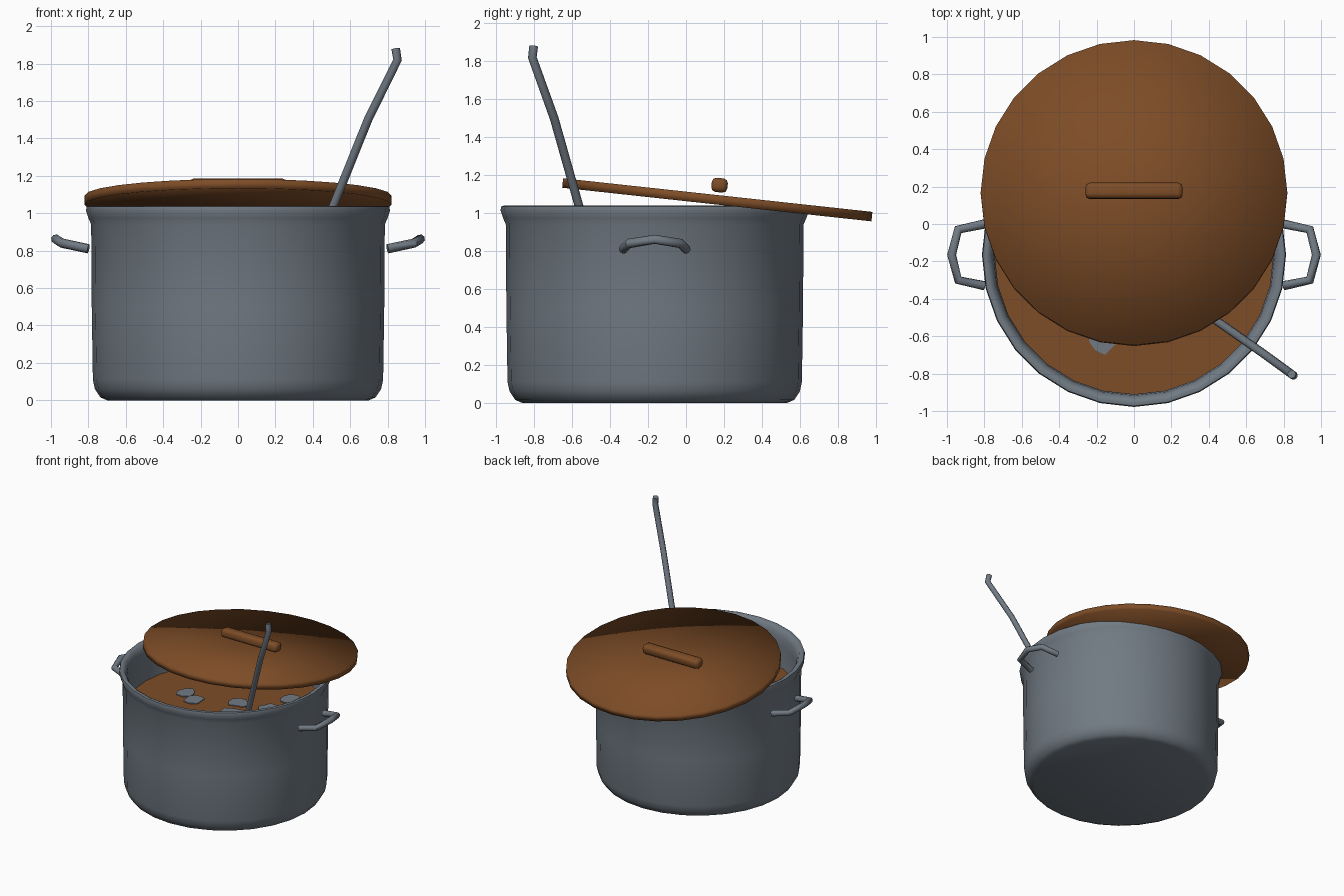
import bpy, bmesh, math, random
from mathutils import Matrix, Vector

if "Cube" in bpy.data.objects:
    bpy.data.objects.remove(bpy.data.objects["Cube"])

random.seed(4)
POT_Y = -0.165      # pot axis
SIDES = 28


def material(name, rgb):
    m = bpy.data.materials.new(name)
    m.diffuse_color = (*rgb, 1)
    m.use_nodes = True
    m.node_tree.nodes["Principled BSDF"].inputs["Base Color"].default_value = m.diffuse_color
    return m


STEEL = material("steel_grey", (0.165, 0.195, 0.228))
BROWN = material("warm_brown", (0.205, 0.073, 0.02))


def finish(name, bm, mat, angle=None):
    bmesh.ops.recalc_face_normals(bm, faces=bm.faces[:])
    me = bpy.data.meshes.new(name)
    bm.to_mesh(me)
    bm.free()
    me.materials.append(mat)
    ob = bpy.data.objects.new(name, me)
    bpy.context.collection.objects.link(ob)
    bpy.ops.object.select_all(action='DESELECT')
    ob.select_set(True)
    bpy.context.view_layer.objects.active = ob
    if angle is None:
        bpy.ops.object.shade_smooth()
    else:
        bpy.ops.object.shade_smooth_by_angle(angle=math.radians(angle))
    return ob


def lathe(name, profile, mat, matrix, angle=None):
    """Spin (radius, height) points round z; radius 0 closes to a pole."""
    bm = bmesh.new()
    rings = []
    for r, z in profile:
        n = SIDES if r > 0 else 1
        rings.append([bm.verts.new((r * math.sin(i * math.tau / SIDES),
                                    r * math.cos(i * math.tau / SIDES), z)) for i in range(n)])
    for a, b in zip(rings, rings[1:]):
        for i in range(SIDES):
            j = (i + 1) % SIDES
            loop = [a[i % len(a)], a[j % len(a)], b[j % len(b)], b[i % len(b)]]
            bm.faces.new(list(dict.fromkeys(loop)))
    bm.transform(matrix)
    return finish(name, bm, mat, angle)


def rod(name, points, radius, mat, sides=8):
    """Round rod swept along a bent path, with capped ends."""
    bm = bmesh.new()
    pts = [Vector(p) for p in points]
    rings = []
    for i, p in enumerate(pts):
        before = (p - pts[i - 1]).normalized() if i else Vector()
        after = (pts[i + 1] - p).normalized() if i < len(pts) - 1 else Vector()
        t = (before + after).normalized()
        u = t.cross(Vector((0.3, 0.2, 1) if abs(t.z) < 0.8 else (1, 0, 0))).normalized()
        v = t.cross(u)
        rings.append([bm.verts.new(p + radius * (u * math.cos(k * math.tau / sides)
                                                 + v * math.sin(k * math.tau / sides)))
                      for k in range(sides)])
    for a, b in zip(rings, rings[1:]):
        for k in range(sides):
            m = (k + 1) % sides
            bm.faces.new((a[k], a[m], b[m], b[k]))
    bm.faces.new(rings[0])
    bm.faces.new(rings[-1])
    return finish(name, bm, mat, 50)


# pot: rounded base, straight wall, flared lip and inner wall
lathe("pot", [(0, 0), (0.70, 0), (0.735, 0.015), (0.765, 0.06), (0.776, 0.11), (0.782, 0.5),
              (0.785, 0.94), (0.80, 0.975), (0.813, 1.015), (0.808, 1.036), (0.79, 1.04),
              (0.77, 1.03), (0.752, 0.99), (0.745, 0.92), (0.745, 0.10), (0.70, 0.04), (0, 0.04)],
      STEEL, Matrix.Translation((0, POT_Y, 0)), 50)

# stew surface
SOUP_Z = 0.73
lathe("stew", [(0, SOUP_Z), (0.746, SOUP_Z)], BROWN, Matrix.Translation((0, POT_Y, 0)), 30)

# irregular chunks floating in the stew
CHUNKS = [(-0.37, -0.15, 0.08), (-0.25, -0.22, 0.08), (0.07, -0.08, 0.08), (0.31, -0.02, 0.08),
          (0.35, 0.19, 0.08), (0.15, -0.27, 0.13), (-0.17, -0.61, 0.085)]
for n, (cx, cy, size) in enumerate(CHUNKS):
    bm = bmesh.new()
    rim = [bm.verts.new((cx + size * s * math.cos(a), cy + size * s * math.sin(a), SOUP_Z + 0.006))
           for a, s in ((k * math.tau / 9, random.uniform(0.7, 1.2)) for k in range(9))]
    top = bm.faces.new(rim)
    ext = bmesh.ops.extrude_face_region(bm, geom=[top])
    for v in ext["geom"]:
        if isinstance(v, bmesh.types.BMVert):
            v.co.z -= 0.009
    finish(f"stew_chunk_{n + 1}", bm, STEEL, 30)

# tilted lid resting on the rim
tilt = Matrix.Translation((0, 0.165, 1.07)) @ Matrix.Rotation(math.radians(-6.2), 4, 'X')
lathe("lid", [(0, 0.025), (0.82, 0.025), (0.82, -0.025), (0, -0.025)], BROWN, tilt)

# rounded bar on the lid
bm = bmesh.new()
bmesh.ops.create_cube(bm, size=1, matrix=Matrix.Translation((0, 0.177, 1.147))
                      @ Matrix.Rotation(math.radians(-6.2), 4, 'X')
                      @ Matrix.Diagonal((0.52, 0.085, 0.075, 1)))
bmesh.ops.bevel(bm, geom=bm.edges[:], offset=0.024, segments=2, profile=0.5, affect='EDGES')
finish("lid_handle", bm, BROWN, 60)

# bent side handles, mirrored left and right
for side, s in (("left", -1), ("right", 1)):
    half = [(0.80, 0.165, 0.81), (0.94, 0.135, 0.84)]
    path = half + [(0.975, 0, 0.862)] + [(x, -y, z) for x, y, z in reversed(half)]
    rod(f"{side}_pot_handle", [(s * x, y + POT_Y, z) for x, y, z in path], 0.025, STEEL)

# ladle shaft leaning on the rim with a hooked tip
rod("ladle_shaft", [(0.33, -0.44, 0.58), (0.51, -0.565, 1.04), (0.695, -0.695, 1.5),
                    (0.853, -0.81, 1.82), (0.843, -0.803, 1.88)], 0.023, STEEL)
